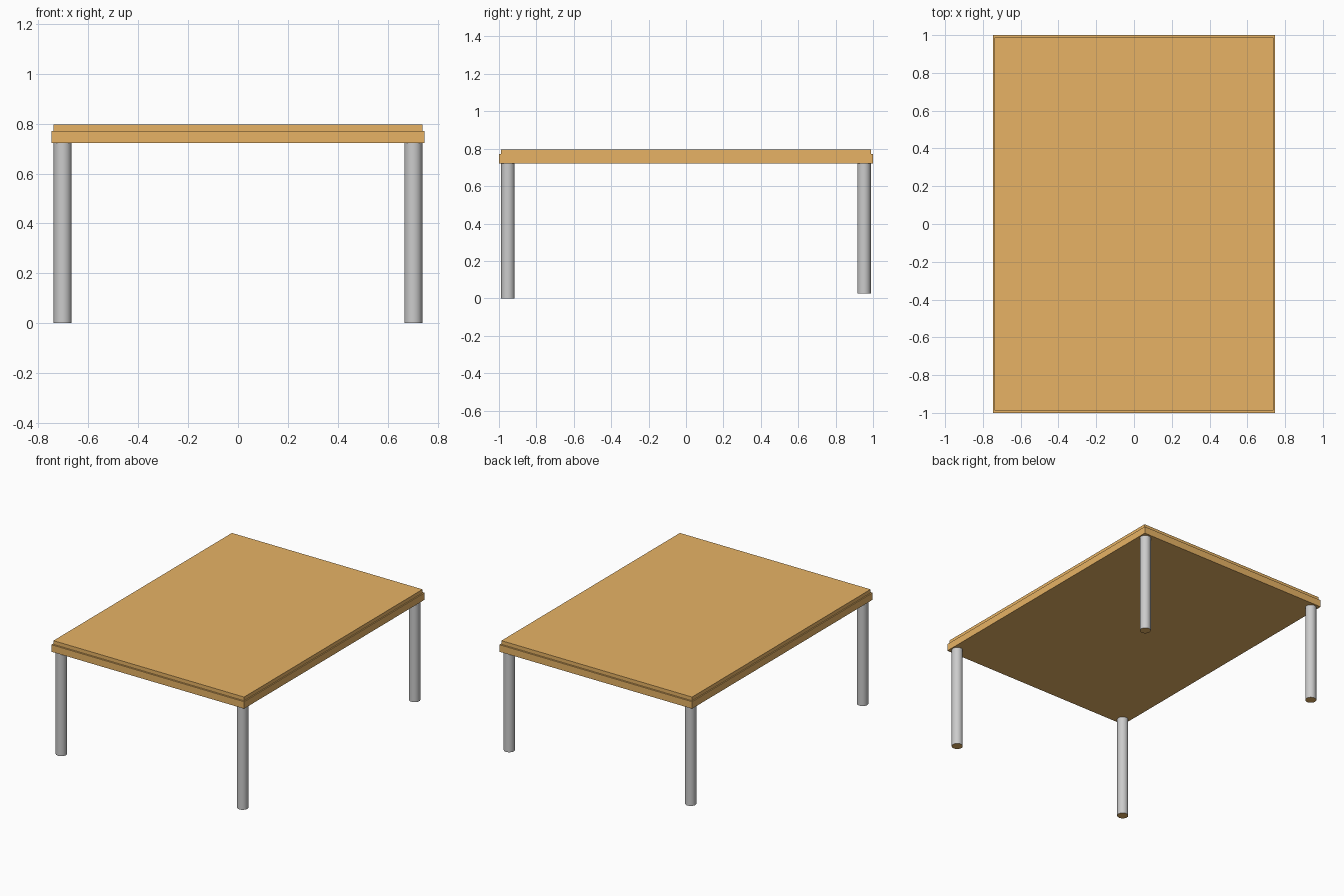
import bpy

if "Cube" in bpy.data.objects:
    bpy.data.objects.remove(bpy.data.objects["Cube"])

LEG_R = 0.036
UNDERSIDE = 0.722

wood = bpy.data.materials.new("orange_wood")
wood.diffuse_color = (0.8, 0.45, 0.13, 1)
wood.use_nodes = True
wood.node_tree.nodes["Principled BSDF"].inputs["Base Color"].default_value = wood.diffuse_color
metal = bpy.data.materials.new("grey_metal")
metal.diffuse_color = (0.8, 0.8, 0.8, 1)
metal.use_nodes = True
metal.node_tree.nodes["Principled BSDF"].inputs["Base Color"].default_value = metal.diffuse_color


def slab(name, width, depth, z0, z1):
    bpy.ops.mesh.primitive_cube_add(size=1, location=(0, 0, (z0 + z1) / 2))
    ob = bpy.context.object
    ob.name = name
    ob.scale = (width, depth, z1 - z0)
    bpy.ops.object.transform_apply(location=False, rotation=False, scale=True)
    ob.data.materials.append(wood)
    return ob


def leg(name, x, y, foot_z):
    bpy.ops.mesh.primitive_cylinder_add(
        vertices=32, radius=LEG_R, depth=UNDERSIDE - foot_z,
        location=(x, y, (UNDERSIDE + foot_z) / 2))
    ob = bpy.context.object
    ob.name = name
    ob.data.materials.append(metal)
    ob.data.materials.append(wood)
    bpy.ops.object.shade_smooth_by_angle()
    # Wood-coloured foot cap
    for face in ob.data.polygons:
        if face.normal.z < -0.9:
            face.material_index = 1
    return ob


# Table top: wide lower board with a slightly smaller board on it
slab("lower_board", 1.494, 2.0, UNDERSIDE, 0.771)
slab("upper_board", 1.478, 1.976, 0.771, 0.797)

# Legs: the back pair is slightly shorter than the front pair
for side, x in (("left", -0.703), ("right", 0.703)):
    leg(f"front_{side}_leg", x, -0.952, 0.0)
    leg(f"back_{side}_leg", x, 0.952, 0.027)
